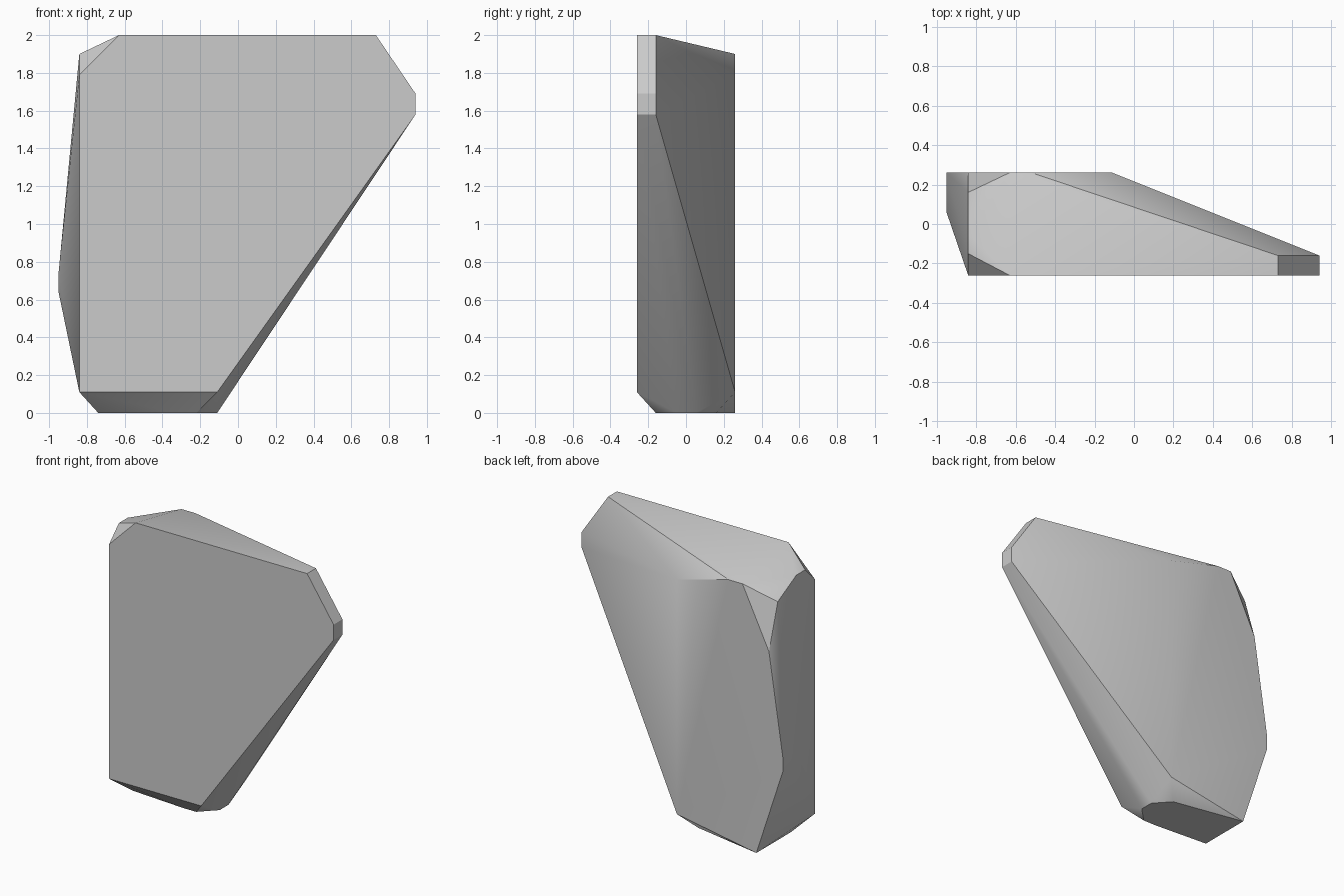
import bpy, bmesh, math

cube = bpy.data.objects.get("Cube")
if cube:
    bpy.data.objects.remove(cube, do_unlink=True)

stone = bpy.data.materials.new("grey_stone")
stone.use_nodes = True
grey = (0.6, 0.6, 0.6, 1)
stone.diffuse_color = grey
stone.node_tree.nodes["Principled BSDF"].inputs["Base Color"].default_value = grey

F, B = -0.26, 0.26  # front and back planes

# Corner points of the chipped slab, wrapped by a convex hull
front = [(x, F, z) for x, z in (
    (-.84, .11), (-.11, .11), (.94, 1.58), (.94, 1.69), (.73, 2), (-.63, 2), (-.84, 1.79))]
tip = [(x, -.16, z) for x, z in ((.94, 1.58), (.94, 1.69), (.73, 2))]
back = [(x, B, z) for x, z in (
    (-.11, .11), (-.11, 1.79), (-.52, 1.9), (-.63, 1.9), (-.84, 1.47),
    (-.95, .74), (-.95, .64), (-.74, 0))]
left_side = [(-.95, .06, .74), (-.95, .06, .64),
             (-.84, -.15, 1.9), (-.84, -.05, 1.9), (-.84, .16, 1.79)]
base = [(x, y, 0) for x, y in (
    (-.74, -.13), (-.32, -.16), (-.22, -.16), (-.11, -.05), (-.11, .05), (-.21, .16))]

bm = bmesh.new()
for p in front + tip + back + left_side + base:
    bm.verts.new(p)
hull = bmesh.ops.convex_hull(bm, input=bm.verts)
loose = [v for v in bm.verts if not v.link_faces]
bmesh.ops.delete(bm, geom=loose, context='VERTS')
# Merge the flat areas into single faces
bmesh.ops.dissolve_limit(bm, angle_limit=math.radians(1), verts=bm.verts, edges=bm.edges)
bmesh.ops.recalc_face_normals(bm, faces=bm.faces)
mesh = bpy.data.meshes.new("rock_slab")
bm.to_mesh(mesh)
bm.free()

rock = bpy.data.objects.new("rock_slab", mesh)
bpy.context.collection.objects.link(rock)
mesh.materials.append(stone)
bpy.ops.object.select_all(action='DESELECT')
rock.select_set(True)
bpy.context.view_layer.objects.active = rock
bpy.ops.object.shade_smooth_by_angle(angle=math.radians(30))
